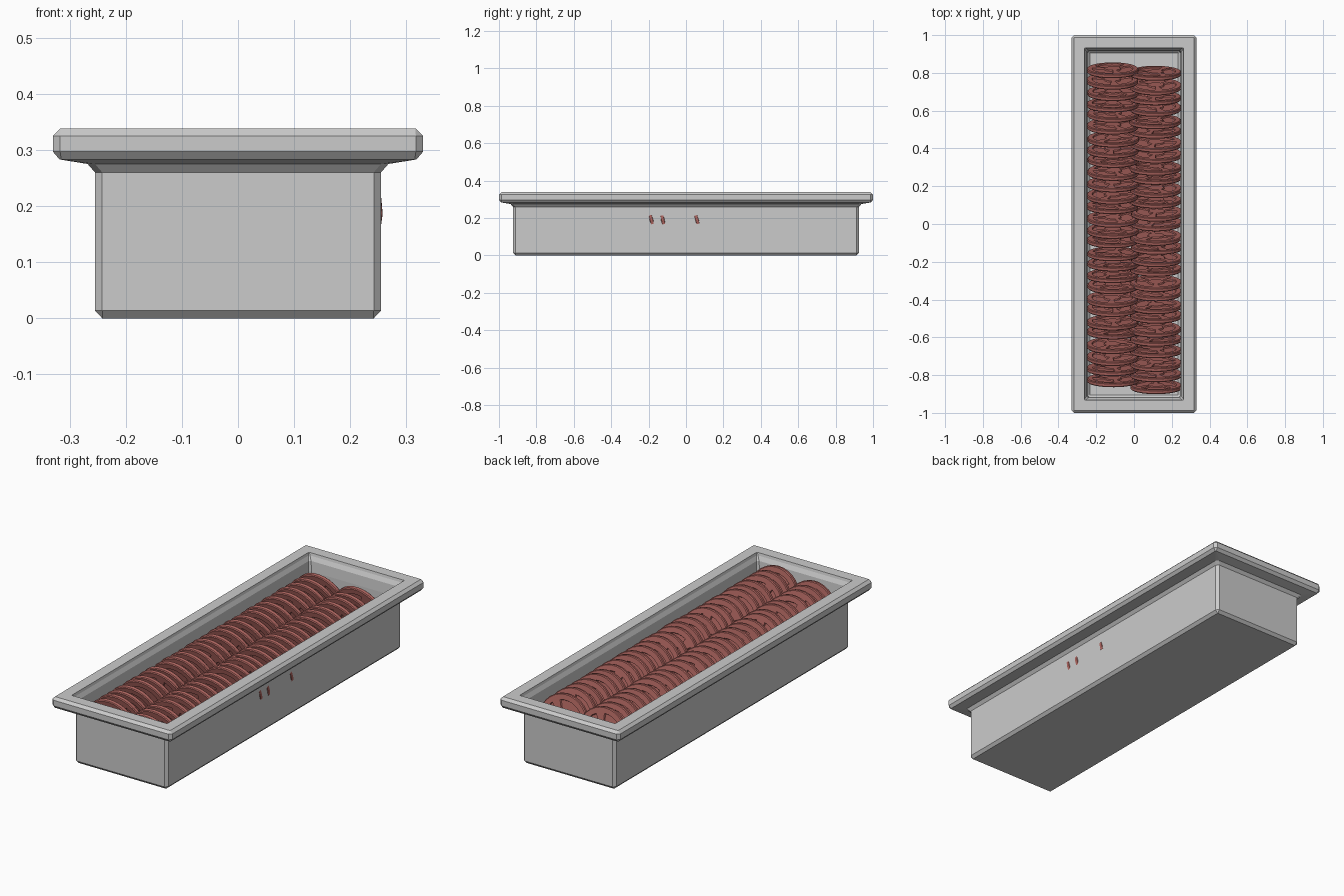
import bpy, bmesh, math, random
from mathutils import Matrix, Vector

if "Cube" in bpy.data.objects:
    bpy.data.objects.remove(bpy.data.objects["Cube"])

random.seed(4)

def finish(bm, name):
    bmesh.ops.recalc_face_normals(bm, faces=bm.faces[:])
    me = bpy.data.meshes.new(name)
    bm.to_mesh(me)
    bm.free()
    return me

def add_object(name, me):
    ob = bpy.data.objects.new(name, me)
    bpy.context.collection.objects.link(ob)
    return ob

# --- Serving pan: chamfered rectangles swept up the outside and down the inside
LENGTH_EXTRA = 0.67   # half length minus half width
# (half width, height, corner chamfer)
profile = [(0.242, 0.0, 0.001), (0.255, 0.014, 0.013), (0.255, 0.26, 0.013),
           (0.268, 0.275, 0.013), (0.318, 0.283, 0.003), (0.33, 0.297, 0.013),
           (0.33, 0.325, 0.013), (0.317, 0.338, 0.001), (0.263, 0.338, 0.002),
           (0.260, 0.325, 0.006), (0.250, 0.305, 0.008), (0.246, 0.255, 0.010),
           (0.246, 0.032, 0.010), (0.234, 0.02, 0.001)]

def pan_loop(bm, w, z, c):
    h = w + LENGTH_EXTRA
    pts = [(w, -h + c), (w, h - c), (w - c, h), (-w + c, h),
           (-w, h - c), (-w, -h + c), (-w + c, -h), (w - c, -h)]
    return [bm.verts.new((x, y, z)) for x, y in pts]

bm = bmesh.new()
loops = [pan_loop(bm, *p) for p in profile]
for a, b in zip(loops, loops[1:]):
    for i in range(8):
        j = (i + 1) % 8
        bm.faces.new((a[i], a[j], b[j], b[i]))
bm.faces.new(loops[0][::-1])
bm.faces.new(loops[-1])
add_object("serving_pan", finish(bm, "serving_pan"))

# --- Tomato slice: round disc with a rim, core, spokes and three recessed pockets
R, T, N = 0.137, 0.022, 30

def make_slice():
    bm = bmesh.new()
    rings = [(0.042, T / 2), (0.108, T / 2), (R - 0.004, T / 2), (R, T / 2 - 0.004),
             (R, -T / 2 + 0.004), (R - 0.004, -T / 2), (0.108, -T / 2), (0.042, -T / 2)]
    vs = [[bm.verts.new((r * math.cos(2 * math.pi * i / N),
                         r * math.sin(2 * math.pi * i / N), z)) for i in range(N)]
          for r, z in rings]
    pockets = []
    for k in range(len(rings) - 1):
        for i in range(N):
            j = (i + 1) % N
            f = bm.faces.new((vs[k][i], vs[k + 1][i], vs[k + 1][j], vs[k][j]))
            if k in (1 - 1, len(rings) - 2) and i % 10 < 8:
                pockets.append(f)
    bm.faces.new(vs[0])
    bm.faces.new(vs[-1][::-1])
    bmesh.ops.recalc_face_normals(bm, faces=bm.faces[:])
    bmesh.ops.inset_region(bm, faces=pockets, thickness=0.003, depth=-0.006,
                           use_even_offset=True)
    return finish(bm, "tomato_slice")

slice_mesh = make_slice()
red = bpy.data.materials.new("tomato_red")
red.diffuse_color = (0.42, 0.13, 0.115, 1)
red.use_nodes = True
red.node_tree.nodes["Principled BSDF"].inputs["Base Color"].default_value = red.diffuse_color
slice_mesh.materials.append(red)

# --- Two leaning rows of slices; a few press through the right wall
def slice_row(name, x, y_start, y_end, count, pressed=()):
    for i in range(count):
        y = y_start + (y_end - y_start) * i / (count - 1)
        if i in pressed:
            dx, dy = 0.1205 - x, 0
        else:
            dx, dy = random.uniform(-0.003, 0.003), random.uniform(-0.008, 0.008)
        tilt = math.radians(-76 + random.uniform(-2, 2))
        ob = add_object(f"{name}_{i + 1}", slice_mesh)
        ob.matrix_world = (Matrix.Translation(Vector((x + dx, y + dy, 0.19)))
                           @ Matrix.Rotation(tilt, 4, 'X')
                           @ Matrix.Rotation(random.uniform(0, 2 * math.pi), 4, 'Z'))

slice_row("left_tomato_slice", -0.112, 0.82, -0.82, 28)
slice_row("right_tomato_slice", 0.114, 0.79, -0.855, 28, pressed=(12, 15, 16))
